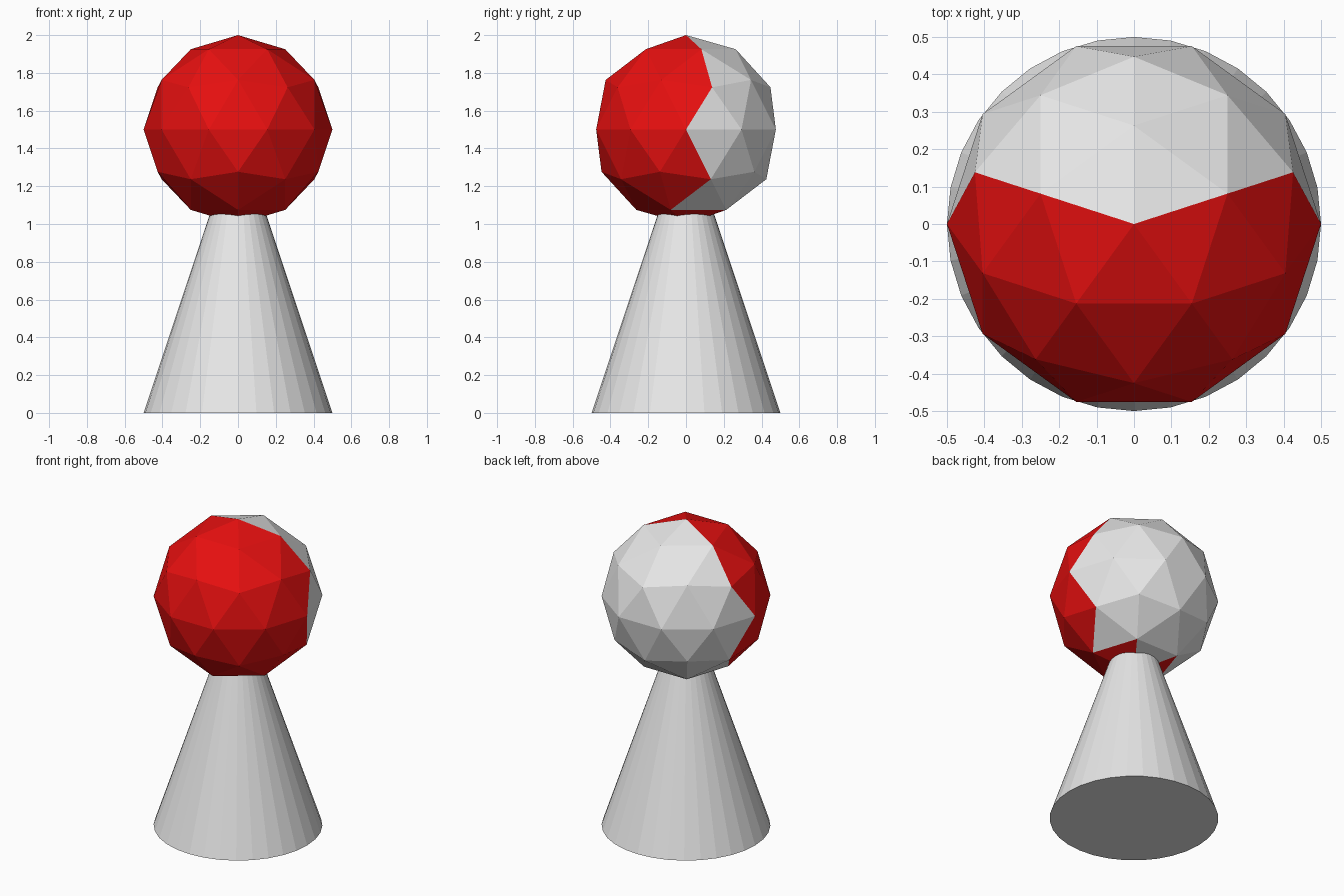
import bpy, math

if "Cube" in bpy.data.objects:
    bpy.data.objects.remove(bpy.data.objects["Cube"])


def material(name, rgb):
    m = bpy.data.materials.new(name)
    m.diffuse_color = (*rgb, 1.0)
    m.use_nodes = True
    m.node_tree.nodes["Principled BSDF"].inputs["Base Color"].default_value = m.diffuse_color
    return m


light_grey = material("light grey", (0.8, 0.8, 0.8))
red = material("red", (0.8, 0.005, 0.005))

# Body: 32-sided cone whose tip is hidden inside the head
bpy.ops.mesh.primitive_cone_add(vertices=32, radius1=0.5, radius2=0, depth=1.5,
                                location=(0, 0, 0.75))
body = bpy.context.object
body.name = "body"
body.data.materials.append(light_grey)

# Head: faceted icosphere, turned so it is symmetric left to right
bpy.ops.mesh.primitive_ico_sphere_add(subdivisions=2, radius=0.5,
                                      location=(0, 0, 1.5),
                                      rotation=(0, 0, math.pi / 2))
bpy.ops.object.transform_apply(location=False, rotation=True, scale=False)
head = bpy.context.object
head.name = "head"
head.data.materials.append(light_grey)
head.data.materials.append(red)

# Face: all facets on the front half are red
for p in head.data.polygons:
    y = sum(head.data.vertices[i].co.y for i in p.vertices) / 3
    p.material_index = 1 if y < 0.065 else 0
